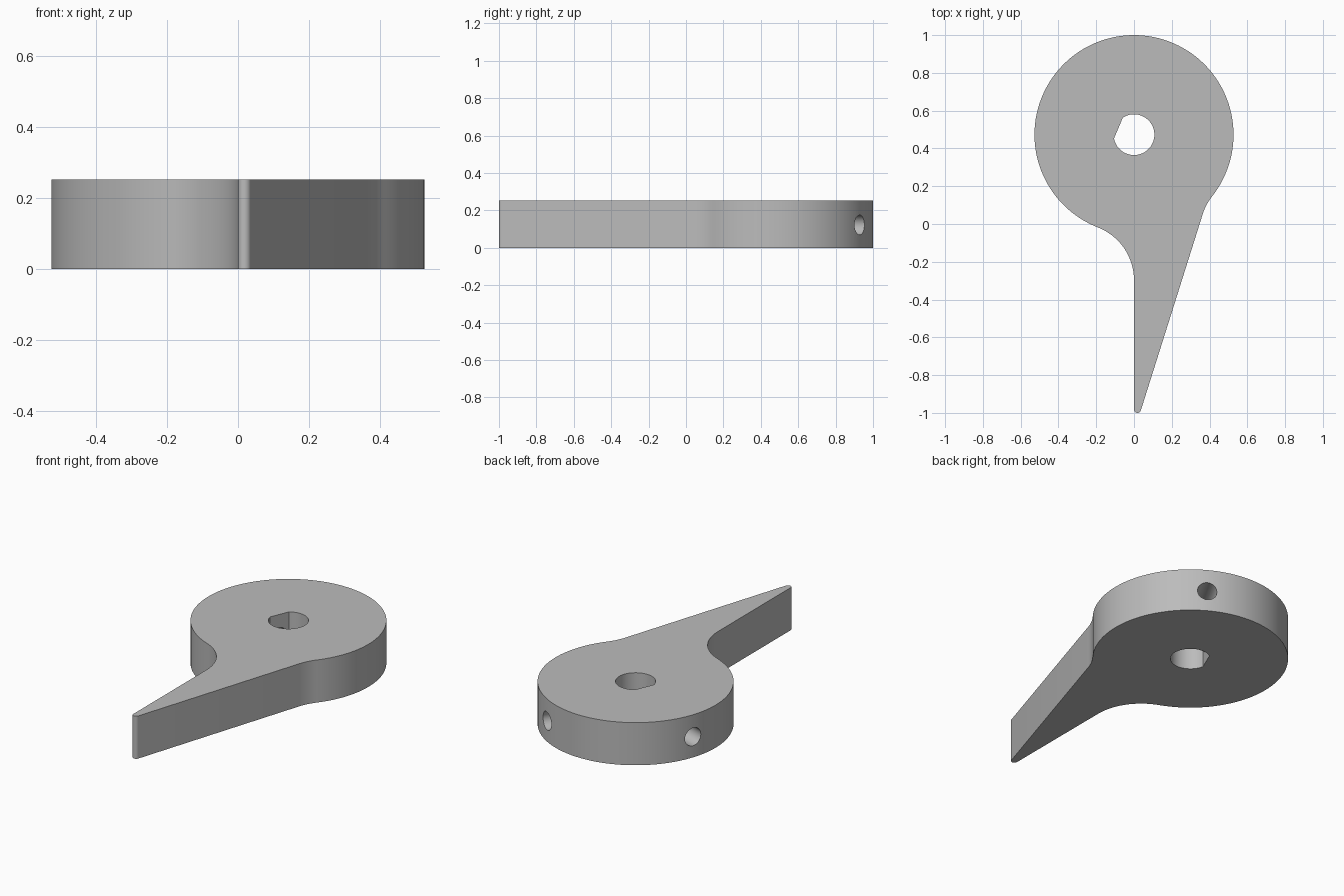
import bpy
import bmesh
from math import acos, atan2, cos, radians, sin, sqrt, pi
from mathutils import Matrix, Vector

HEIGHT = 0.253
HUB, HUB_R = Vector((0, 0.473)), 0.527
BORE_R = 0.108
FILLET = 0.3
TIP, TIP_R = Vector((0.0185, -0.9815)), 0.0185

if "Cube" in bpy.data.objects:
    bpy.data.objects.remove(bpy.data.objects["Cube"])

grey = bpy.data.materials.new("plain grey")
grey.use_nodes = True
colour = (0.5, 0.5, 0.5, 1)
grey.diffuse_color = colour
grey.node_tree.nodes["Principled BSDF"].inputs["Base Color"].default_value = colour


def arc(centre, radius, start, end, steps):
    """Points along an arc, both ends included."""
    angles = [start + (end - start) * i / steps for i in range(steps + 1)]
    return [centre + radius * Vector((cos(a), sin(a))) for a in angles]


def prism(name, outline, bottom, top):
    """Closed solid standing on a flat outline."""
    bm = bmesh.new()
    face = bm.faces.new([bm.verts.new((p.x, p.y, bottom)) for p in outline])
    side = bmesh.ops.extrude_face_region(bm, geom=[face])["geom"]
    moved = [v for v in side if isinstance(v, bmesh.types.BMVert)]
    bmesh.ops.translate(bm, verts=moved, vec=(0, 0, top - bottom))
    bmesh.ops.recalc_face_normals(bm, faces=bm.faces)
    mesh = bpy.data.meshes.new(name)
    bm.to_mesh(mesh)
    bm.free()
    mesh.materials.append(grey)
    obj = bpy.data.objects.new(name, mesh)
    bpy.context.collection.objects.link(obj)
    return obj


# Lever outline: hub circle, blended into a tapering blade with a round tip
lean = radians(-17.5)                       # outward normal of the sloping edge
normal = Vector((cos(lean), sin(lean)))
edge_gap = (TIP - HUB).dot(normal) + TIP_R  # hub centre to sloping edge
reach = HUB_R + FILLET
swing = acos((edge_gap + FILLET) / reach)
right_angle = lean - swing
right_centre = HUB + reach * Vector((cos(right_angle), sin(right_angle)))
left_centre = Vector((-FILLET, HUB.y - sqrt(reach ** 2 - FILLET ** 2)))
to_left = left_centre - HUB
left_angle = atan2(to_left.y, to_left.x) + 2 * pi

outline = arc(HUB, HUB_R, right_angle, left_angle, 96)
outline += arc(left_centre, FILLET, left_angle - pi, 0, 20)[1:]
outline += arc(TIP, TIP_R, pi, 2 * pi + lean, 10)
outline += arc(right_centre, FILLET, lean + pi, right_angle + pi, 10)[:-1]
lever = prism("lever", outline, 0, HEIGHT)

# Shaft bore with one flat side
flat, half = radians(157), radians(34)
bore = prism("bore_cutter", arc(HUB, BORE_R, flat + half, flat - half + 2 * pi, 48),
             -0.1, HEIGHT + 0.1)
cutters = [bore]

# Two set screw holes running from the rim into the bore
ring = arc(Vector((0, 0)), 0.053, 0, 2 * pi, 32)[:-1]
for degrees in (60, 161):
    hole = prism("screw_hole_cutter", ring, 0.04, HUB_R + 0.1)
    hole.data.transform(Matrix.Translation((HUB.x, HUB.y, 0.122))
                        @ Matrix.Rotation(radians(degrees), 4, "Z")
                        @ Matrix.Rotation(pi / 2, 4, "Y"))
    cutters.append(hole)

# Cut the openings and shade the curved walls
bpy.ops.object.select_all(action="DESELECT")
bpy.context.view_layer.objects.active = lever
lever.select_set(True)
for cutter in cutters:
    cutter.hide_render = True
    cut = lever.modifiers.new("cut", "BOOLEAN")
    cut.operation, cut.solver, cut.object = "DIFFERENCE", "EXACT", cutter
    bpy.ops.object.modifier_apply(modifier=cut.name)
    bpy.data.objects.remove(cutter)
bpy.ops.object.shade_smooth_by_angle(angle=radians(30))
